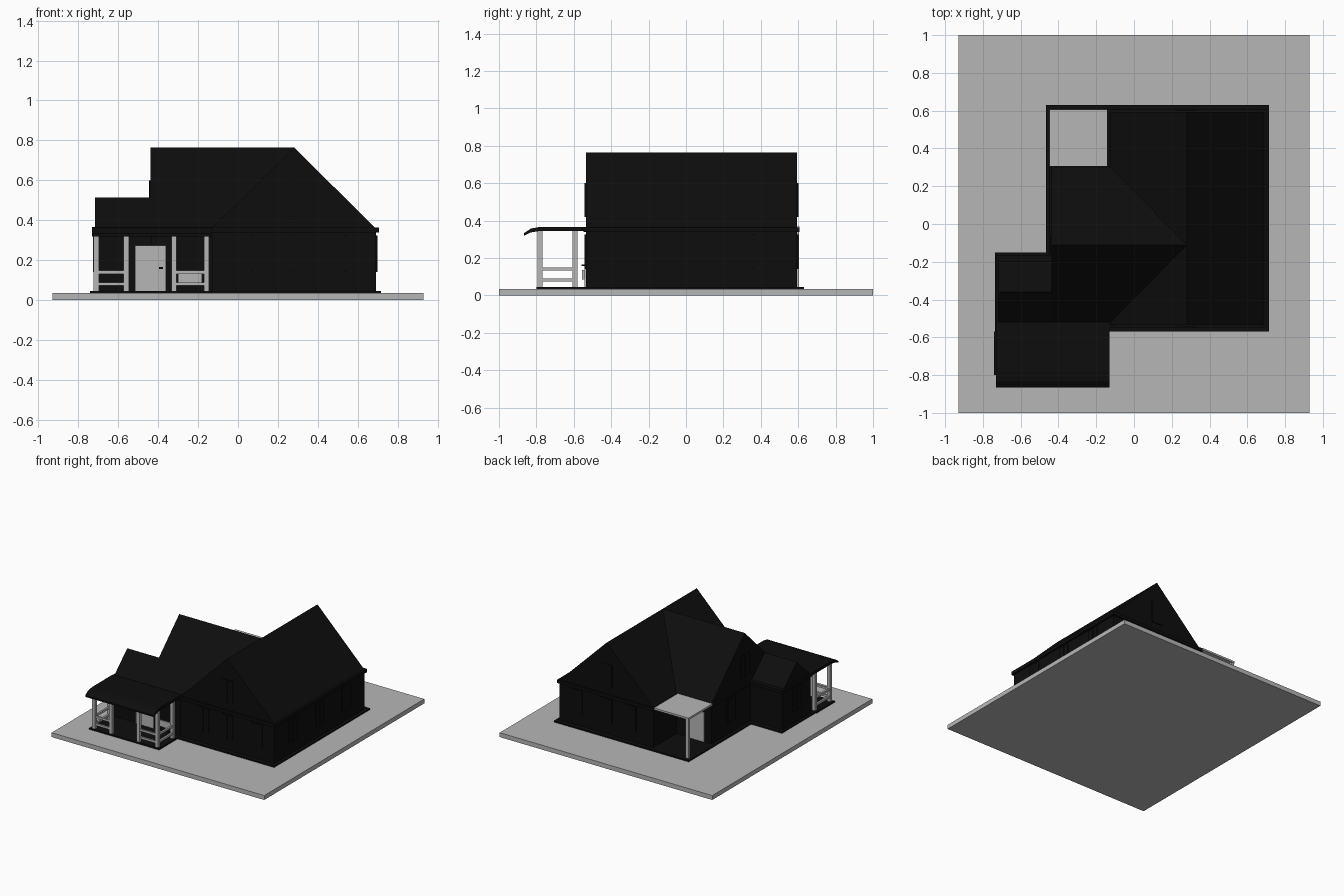
import bpy
import bmesh

cube = bpy.data.objects.get("Cube")
if cube:
    bpy.data.objects.remove(cube, do_unlink=True)


def material(name, value):
    m = bpy.data.materials.new(name)
    m.use_nodes = True
    color = (value, value, value, 1)
    m.diffuse_color = color
    m.node_tree.nodes["Principled BSDF"].inputs["Base Color"].default_value = color
    return m


BLACK = material("matte_black", 0.004)
GREY = material("pale_grey", 0.47)


def prism(name, profile, lo, hi, axis, mat):
    """Extrude a closed (side, z) profile along x or y."""
    bm = bmesh.new()
    put = (lambda t, s, z: (t, s, z)) if axis == "x" else (lambda t, s, z: (s, t, z))
    ends = [[bm.verts.new(put(t, s, z)) for s, z in profile] for t in (lo, hi)]
    bm.faces.new(ends[0])
    bm.faces.new(ends[1])
    n = len(profile)
    for i in range(n):
        j = (i + 1) % n
        bm.faces.new((ends[0][i], ends[0][j], ends[1][j], ends[1][i]))
    bmesh.ops.recalc_face_normals(bm, faces=bm.faces)
    mesh = bpy.data.meshes.new(name)
    bm.to_mesh(mesh)
    bm.free()
    mesh.materials.append(mat)
    ob = bpy.data.objects.new(name, mesh)
    bpy.context.collection.objects.link(ob)
    return ob


def box(name, x, y, z, mat):
    return prism(name, [(y[0], z[0]), (y[1], z[0]), (y[1], z[1]), (y[0], z[1])],
                 x[0], x[1], "x", mat)


def gabled_body(name, side, eave, ridge, along, axis):
    """Walls and gable roof as one closed volume."""
    a, b = side
    prism(name, [(a, FLOOR), (b, FLOOR), (b, eave), ((a + b) / 2, ridge), (a, eave)],
          along[0], along[1], axis, BLACK)


GROUND = 0.035
FLOOR = 0.046
EAVE = 0.36

# Ground slab and foundation
box("ground_slab", (-0.93, 0.93), (-1, 1), (0, GROUND), GREY)
box("main_foundation", (-0.465, 0.715), (-0.57, 0.63), (GROUND, FLOOR), BLACK)
box("wing_foundation", (-0.735, -0.465), (-0.57, -0.15), (GROUND, FLOOR), BLACK)
box("porch_floor", (-0.742, -0.13), (-0.8, -0.57), (GROUND, FLOOR), BLACK)

# House volumes
gabled_body("main_house", (-0.13, 0.69), EAVE, 0.765, (-0.535, 0.593), "y")
gabled_body("cross_house", (-0.525, 0.305), EAVE, 0.765, (-0.437, 0.28), "x")
gabled_body("side_wing", (-0.535, -0.185), EAVE - 0.01, 0.515, (-0.717, -0.43), "x")

# Eave mouldings
RIM = (0.338, 0.363)
box("main_eave", (-0.142, 0.705), (-0.548, 0.607), RIM, BLACK)
box("cross_eave", (-0.45, -0.142), (-0.54, 0.308), RIM, BLACK)
box("wing_eave", (-0.73, -0.45), (-0.54, -0.165), RIM, BLACK)

# Porch roof with a drooping front lip
prism("porch_roof", [(-0.52, 0.366), (-0.78, 0.366), (-0.83, 0.357), (-0.865, 0.333),
                     (-0.865, 0.32), (-0.83, 0.336), (-0.78, 0.345), (-0.52, 0.345)],
      -0.73, -0.13, "x", BLACK)

# Porch posts and railings
R = 0.013
FRONT, BACK = -0.78, -0.593
POSTS = (-0.71, -0.56, -0.32, -0.158)


def post(x, y, top=0.346):
    box("porch_post", (x - R, x + R), (y - R, y + R), (FLOOR, top), GREY)


for x in POSTS:
    post(x, FRONT)
for x in (POSTS[0], POSTS[3]):
    post(x, BACK)
for z in (0.073, 0.132):
    rail = (z, z + 0.016)
    for a, b in (POSTS[:2], POSTS[2:]):
        box("front_rail", (a, b), (FRONT - 0.007, FRONT + 0.007), rail, GREY)
    for x in (POSTS[0], POSTS[3]):
        box("side_rail", (x - 0.007, x + 0.007), (FRONT, BACK), rail, GREY)

# Porch bench
box("bench_back", (-0.3, -0.18), (-0.555, -0.543), (0.085, 0.135), GREY)

# Doors and handles
box("front_door", (-0.515, -0.36), (-0.544, -0.533), (FLOOR, 0.275), GREY)
box("front_door_handle", (-0.395, -0.375), (-0.56, -0.543), (0.157, 0.165), BLACK)
box("back_door", (-0.375, -0.25), (0.3, 0.312), (FLOOR, 0.28), GREY)

# Corner porch at the back
box("corner_canopy", (-0.447, -0.143), (0.308, 0.607), (0.353, 0.368), GREY)
box("corner_post", (-0.443, -0.419), (0.58, 0.604), (FLOOR, 0.353), GREY)


# Windows: a thin frame with a raised centre bar
def window(face, at, centre, z, half=0.05):
    """face is the wall axis, at the wall position, out its outward sign."""
    out = 1 if at > 0 else -1
    for name, w, depth in (("window_pane", half, 0.007), ("window_bar", 0.006, 0.009)):
        span = (centre - w, centre + w)
        skin = sorted((at - 0.001 * out, at + depth * out))
        if face == "y":
            box(name, span, skin, z, BLACK)
        else:
            box(name, skin, span, z, BLACK)


LOW, HIGH = (0.14, 0.325), (0.42, 0.6)
for wall in (-0.535, 0.593):
    for x in (0.07, 0.28, 0.54):
        window("y", wall, x, LOW)
    window("y", wall, 0.28, HIGH)
for y in (-0.3, 0.03, 0.36):
    window("x", 0.69, y, LOW)
window("x", -0.437, 0.06, LOW)
window("x", -0.437, -0.11, HIGH)
window("x", -0.717, -0.36, LOW)
